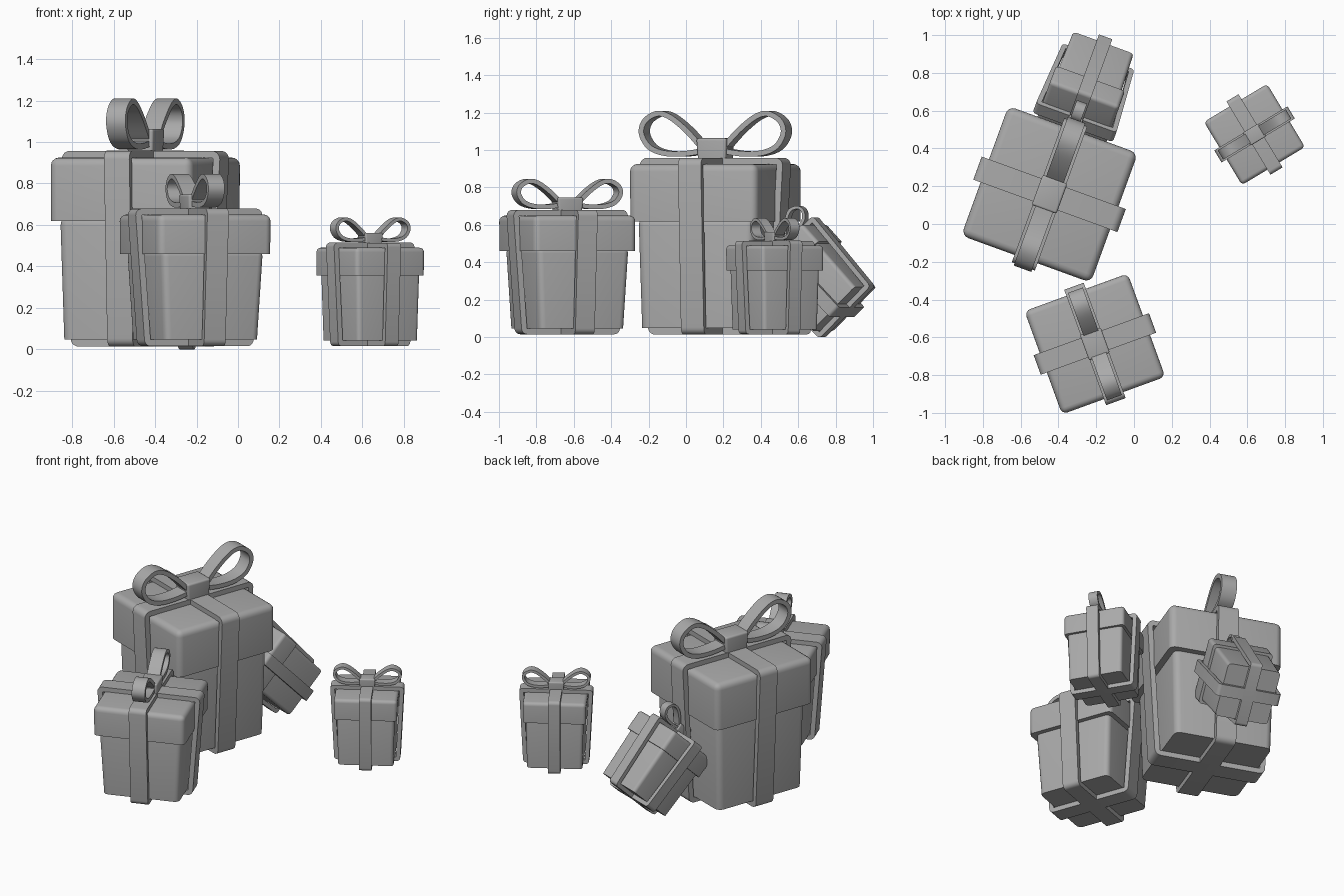
import bpy, bmesh
from math import radians, cos, sin, pi
from mathutils import Matrix, Vector

if "Cube" in bpy.data.objects:
    bpy.data.objects.remove(bpy.data.objects["Cube"])

grey = bpy.data.materials.new("dark_grey")
grey.diffuse_color = (.4, .4, .4, 1)
grey.use_nodes = True
grey.node_tree.nodes["Principled BSDF"].inputs["Base Color"].default_value = grey.diffuse_color


def finish(bm, name, mat):
    bmesh.ops.recalc_face_normals(bm, faces=bm.faces)
    me = bpy.data.meshes.new(name)
    bm.to_mesh(me)
    bm.free()
    me.materials.append(grey)
    ob = bpy.data.objects.new(name, me)
    bpy.context.collection.objects.link(ob)
    ob.matrix_world = mat
    bpy.ops.object.select_all(action='DESELECT')
    ob.select_set(True)
    bpy.context.view_layer.objects.active = ob
    bpy.ops.object.shade_smooth_by_angle(angle=radians(35))
    return ob


def block(name, mat, hx, hy, z0, z1, taper, bevel):
    """Box with rounded top and sides; taper is the scale of the bottom face."""
    bm = bmesh.new()
    bmesh.ops.create_cube(bm, size=2)
    for v in bm.verts:
        k = 1 if v.co.z > 0 else taper
        v.co = (v.co.x * hx * k, v.co.y * hy * k, z1 if v.co.z > 0 else z0)
    edges = [e for e in bm.edges if max(v.co.z for v in e.verts) > z0 + 1e-4]
    bmesh.ops.bevel(bm, geom=edges, offset=bevel, segments=4, profile=0.5, affect='EDGES')
    return finish(bm, name, mat)


def strip(name, mat, path, width, thick, along_x=False):
    """Closed band: counter-clockwise outer path in (y, z), thickened inward."""
    bm = bmesh.new()
    n = len(path)
    rails = []
    for i, p in enumerate(path):
        t = (path[(i + 1) % n] - path[i - 1]).normalized()
        q = p + Vector((-t.y, t.x)) * thick
        h = width / 2
        ring = [(-h, p), (h, p), (h, q), (-h, q)]
        rails.append([bm.verts.new((c.x, s, c.y) if along_x else (s, c.x, c.y)) for s, c in ring])
    for i in range(n):
        a, b = rails[i], rails[(i + 1) % n]
        for k in range(4):
            bm.faces.new((a[k], a[(k + 1) % 4], b[(k + 1) % 4], b[k]))
    return finish(bm, name, mat)


def frame_path(top, bottom, height, r):
    """Tapered rectangle with rounded corners."""
    out = []
    for cx, cz, a0 in ((bottom - r, r, -90), (top - r, height - r, 0),
                       (r - top, height - r, 90), (r - bottom, r, 180)):
        for i in range(6):
            a = radians(a0 + 18 * i)
            out.append(Vector((cx + r * cos(a), cz + r * sin(a))))
    return out


LOOP = [(.10, .10), (.40, .03), (.68, .05), (.89, .20), (1, .52), (.95, .82),
        (.77, 1.0), (.58, .94), (.34, .64), (.10, .22)]


def loop_path(length, height, z):
    """Smooth closed curve through the bow loop points."""
    pts = [Vector((a * length, z + b * height)) for a, b in LOOP]
    n, out = len(pts), []
    for i in range(n):
        p0, p1, p2, p3 = (pts[(i + k) % n] for k in (-1, 0, 1, 2))
        if i == n - 1:          # straight end hidden in the knot
            out.append(p1)
            continue
        for j in range(5):
            t = j / 5
            if i == 0:
                p0 = p1 * 2 - p2
            if i == n - 2:
                p3 = p2 * 2 - p1
            out.append(0.5 * (2 * p1 + (p2 - p0) * t + (2 * p0 - 5 * p1 + 4 * p2 - p3) * t * t
                              + (3 * p1 - p0 - 3 * p2 + p3) * t ** 3))
    return out


def gift(tag, mat, lid, body, foot, lid_z, height, rib_top, rib_foot, width, bow, bow_h, knot_h):
    thick = width * 0.15 + 0.015
    bev = lid * 0.11
    # box and lid
    block(tag + "_box", mat, body, body, thick, lid_z + 0.02, foot / body, bev)
    block(tag + "_lid", mat, lid, lid, lid_z, height - thick * 0.95, 0.995, bev)
    # two ribbons wrapped around the box
    for along_x in (False, True):
        path = frame_path(rib_top, rib_foot, height - (0.001 if along_x else 0), bev)
        strip(tag + "_ribbon_" + ("side" if along_x else "front"), mat, path, width, thick, along_x)
    # bow loops and knot
    path = loop_path(bow, bow_h, height)
    for side in (0, 1):
        strip(tag + "_bow_loop_%d" % (side + 1), mat @ Matrix.Rotation(pi * side, 4, 'Z'),
              path, width * 0.76, width * 0.22)
    block(tag + "_knot", mat, width * 0.54, width * 0.66, height - 0.01, height + knot_h, 0.92, width * 0.1)


def place(x, y, z, yaw, tilt=0):
    return (Matrix.Translation((x, y, z)) @ Matrix.Rotation(radians(yaw), 4, 'Z')
            @ Matrix.Rotation(radians(tilt), 4, 'X'))


gift("large_gift", place(-.447, .157, .013, -20), .365, .329, .314, .605, .945,
     .406, .36, .13, .418, .25, .105)
gift("medium_gift", place(-.207, -.635, .015, 20), .291, .262, .24, .445, .665,
     .325, .28, .11, .302, .165, .067)
small = (.195, .178, .17, .34, .5, .226, .203, .075, .21, .12, .047)
gift("small_gift", place(.638, .474, .015, -59), *small)
gift("leaning_gift", place(-.197, .862, .132, -20, 44), *small)
